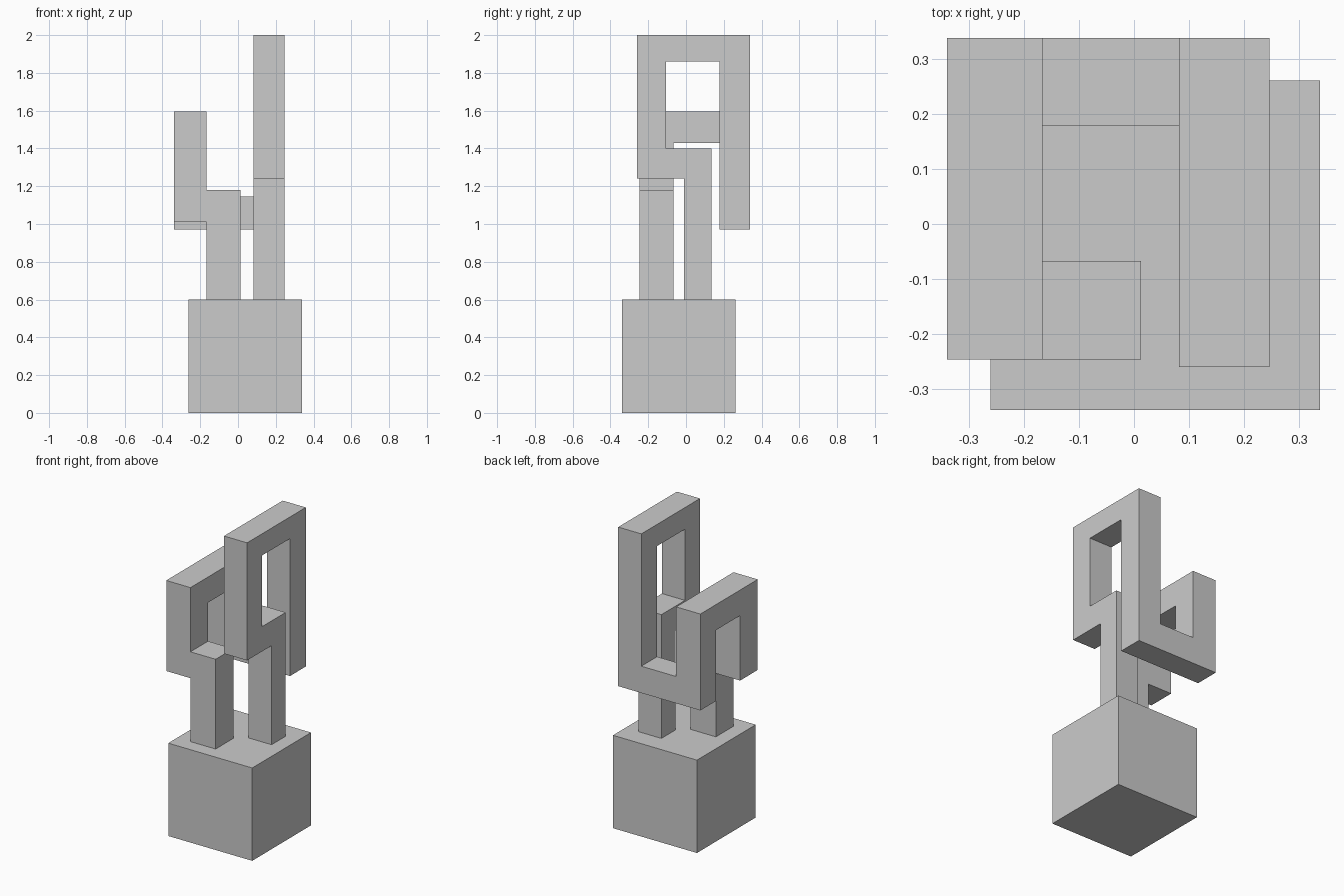
import bpy, bmesh, math
from mathutils import Vector

if "Cube" in bpy.data.objects:
    bpy.data.objects.remove(bpy.data.objects["Cube"])

X, Y, Z = 0, 1, 2


def finish(bm, name):
    bmesh.ops.recalc_face_normals(bm, faces=bm.faces)
    mesh = bpy.data.meshes.new(name)
    bm.to_mesh(mesh)
    bm.free()
    obj = bpy.data.objects.new(name, mesh)
    bpy.context.collection.objects.link(obj)
    return obj


def bent_bar(name, start, moves):
    """Mitred rectangular bar through corner blocks; each move replaces one axis range."""
    blocks = [[tuple(r) for r in start]]
    steps = []
    for axis, lo, hi in moves:
        block = list(blocks[-1])
        steps.append((axis, 1 if lo + hi > sum(block[axis]) else -1))
        block[axis] = (lo, hi)
        blocks.append(block)

    bm = bmesh.new()

    def ring(block, signs):
        return [bm.verts.new([block[a][s[a] > 0] for a in range(3)]) for s in signs]

    signs = [[-1, -1, 1], [1, -1, 1], [1, 1, 1], [-1, 1, 1]]
    prev = ring(blocks[0], signs)
    bm.faces.new(prev)
    for i, (axis, direction) in enumerate(steps):
        if i + 1 < len(steps):
            # outer edge of the bend reaches further than the inner edge
            nxt, turn = steps[i + 1]
            for s in signs:
                s[axis] = -direction * s[nxt] * turn
        else:
            for s in signs:
                s[axis] = direction
        cur = ring(blocks[i + 1], signs)
        for k in range(4):
            m = (k + 1) % 4
            bm.faces.new((prev[k], prev[m], cur[m], cur[k]))
        prev = cur
    bm.faces.new(prev)
    bmesh.ops.recalc_face_normals(bm, faces=bm.faces)
    # merge the coplanar faces across the mitres
    bmesh.ops.dissolve_limit(bm, angle_limit=math.radians(1),
                             verts=bm.verts, edges=bm.edges)
    return finish(bm, name)


# Base cube
bm = bmesh.new()
bmesh.ops.create_cube(bm, size=0.6)
bmesh.ops.translate(bm, verts=bm.verts, vec=Vector((0.039, -0.039, 0.3)))
finish(bm, "base_block")

# Continuous bar: up from the front foot, round the left arch,
# across the back, over the tall right loop and down to the second foot
bent_bar(
    "looping_bar",
    [(-0.167, 0.013), (-0.247, -0.067), (0.6, 0.6)],
    [
        (Z, 1.01, 1.18),
        (X, -0.34, -0.167),
        (Z, 1.43, 1.595),
        (Y, 0.178, 0.339),
        (Z, 0.972, 1.145),
        (X, 0.082, 0.247),
        (Z, 1.86, 2.0),
        (Y, -0.26, -0.107),
        (Z, 1.24, 1.40),
        (Y, -0.01, 0.134),
        (Z, 0.6, 0.6),
    ],
)
